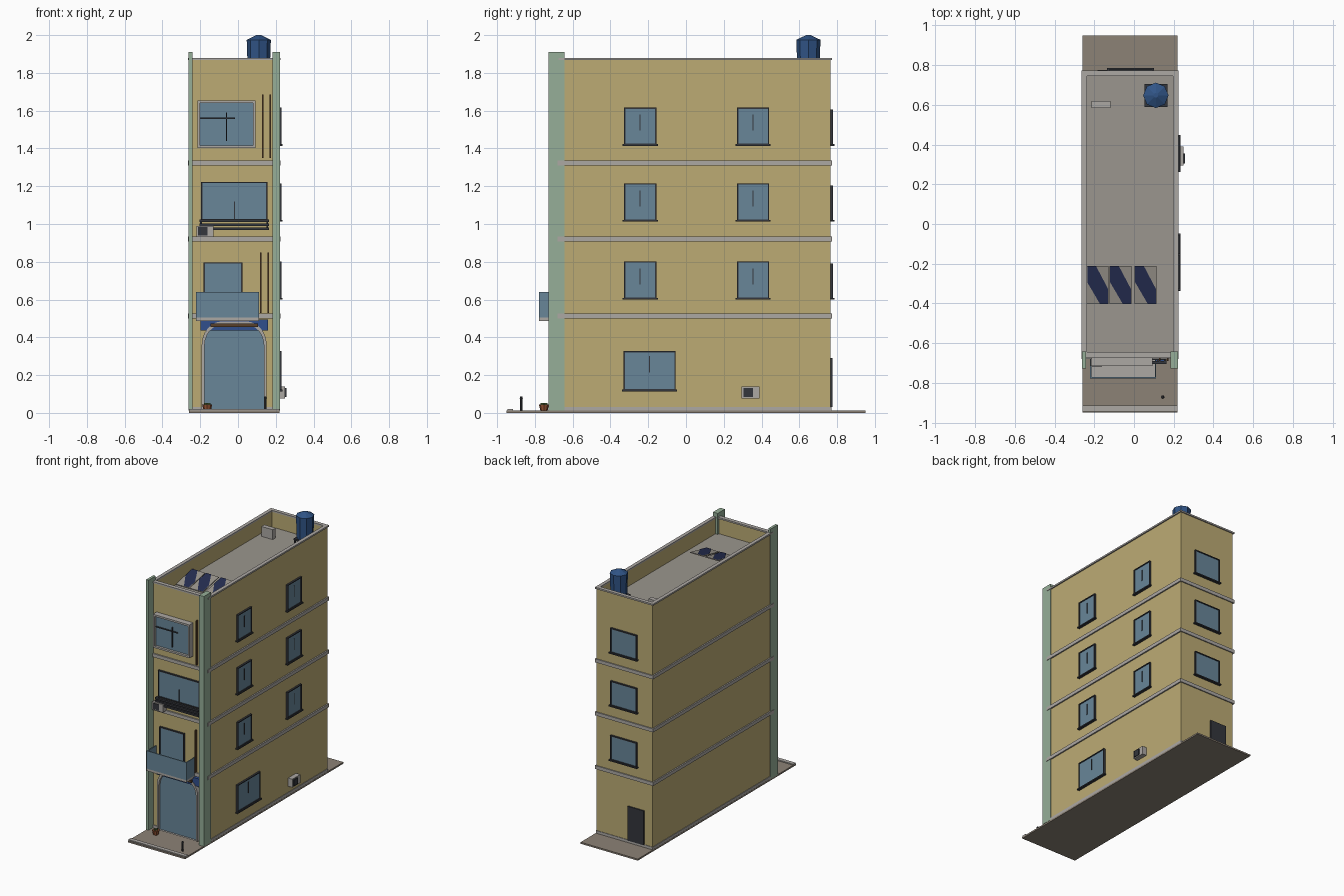
import bpy, bmesh, math
from mathutils import Matrix, Vector

if "Cube" in bpy.data.objects:
    bpy.data.objects.remove(bpy.data.objects["Cube"])


def mat(name, r, g, b):
    m = bpy.data.materials.new(name)
    m.diffuse_color = [((c / 255 + 0.055) / 1.055) ** 2.4 for c in (r, g, b)] + [1]
    m.use_nodes = True
    m.node_tree.nodes["Principled BSDF"].inputs["Base Color"].default_value = m.diffuse_color
    return m


WALL = mat("ochre_wall", 188, 171, 116)
GREEN = mat("sage_trim", 150, 175, 152)
GREY = mat("pale_grey", 172, 168, 164)
ROOF = mat("roof_grey", 155, 150, 142)
GLASS = mat("glass", 104, 134, 153)
DARK = mat("dark_metal", 52, 54, 60)
BROWN = mat("brown_wood", 88, 64, 42)
BLUE = mat("tank_blue", 48, 84, 134)
AWN = mat("awning_blue", 48, 78, 140)
NAVY = mat("panel_navy", 38, 46, 82)
PAVE = mat("paving", 140, 130, 118)
TERRA = mat("terracotta", 150, 84, 52)
LEAF = mat("leaf_green", 70, 95, 50)


def finish(bm, name, m):
    bmesh.ops.recalc_face_normals(bm, faces=bm.faces)
    me = bpy.data.meshes.new(name)
    bm.to_mesh(me)
    bm.free()
    me.materials.append(m)
    ob = bpy.data.objects.new(name, me)
    bpy.context.collection.objects.link(ob)
    return ob


def boxes(name, m, *bs):
    """One object from boxes given as (x0, x1, y0, y1, z0, z1)."""
    bm = bmesh.new()
    for x0, x1, y0, y1, z0, z1 in bs:
        M = Matrix.Translation(((x0 + x1) / 2, (y0 + y1) / 2, (z0 + z1) / 2))
        M = M @ Matrix.Diagonal((abs(x1 - x0), abs(y1 - y0), abs(z1 - z0), 1))
        bmesh.ops.create_cube(bm, size=1, matrix=M)
    return finish(bm, name, m)


def cone(name, m, x, y, z0, z1, r0, r1, n):
    bm = bmesh.new()
    bmesh.ops.create_cone(bm, cap_ends=True, segments=n, radius1=r0, radius2=r1, depth=z1 - z0,
                          matrix=Matrix.Translation((x, y, (z0 + z1) / 2)))
    return finish(bm, name, m)


X0, X1, Y0, Y1 = -0.255, 0.215, -0.67, 0.765


def on(face, u0, u1, z0, z1, d0, d1):
    """Box on a facade: u along the wall, d outwards from it."""
    if face == "front":
        return (u0, u1, Y0 - d1, Y0 - d0, z0, z1)
    if face == "back":
        return (u0, u1, Y1 + d0, Y1 + d1, z0, z1)
    return (X1 + d0, X1 + d1, u0, u1, z0, z1)


def frame(face, u0, u1, z0, z1, w, d):
    return [on(face, u0, u1, z1 - w, z1, 0, d), on(face, u0, u1, z0, z0 + w, 0, d),
            on(face, u0, u0 + w, z0 + w, z1 - w, 0, d), on(face, u1 - w, u1, z0 + w, z1 - w, 0, d)]


def window(name, face, u0, u1, z0, z1, w=0.007, d=0.014, m=DARK, sill=True, bars=()):
    boxes(name + "_glass", GLASS, on(face, u0 + w, u1 - w, z0 + w, z1 - w, 0, d * 0.6))
    boxes(name + "_frame", m, *frame(face, u0, u1, z0, z1, w, d))
    if sill:
        boxes(name + "_sill", DARK, on(face, u0 - 0.008, u1 + 0.008, z0 - 0.006, z0 + 0.003, 0, 0.02))
    if bars:
        boxes(name + "_bars", DARK, *[on(face, *b, 0, d * 0.8) for b in bars])


# Paving and kerb
boxes("ground_slab", PAVE, (-0.26, 0.22, -0.95, 0.95, 0, 0.012))
boxes("kerb", GREY, (-0.26, 0.22, -0.945, -0.915, 0.012, 0.02))

# Body with sunken roof
bm = bmesh.new()
bmesh.ops.create_cube(bm, size=1, matrix=Matrix.Translation(((X0 + X1) / 2, (Y0 + Y1) / 2, 0.941))
                      @ Matrix.Diagonal((X1 - X0, Y1 - Y0, 1.862, 1)))
top = max(bm.faces, key=lambda f: f.calc_center_median().z)
bmesh.ops.inset_individual(bm, faces=[top], thickness=0.018)
bmesh.ops.inset_individual(bm, faces=[top], thickness=0.0)
bmesh.ops.translate(bm, verts=top.verts, vec=(0, 0, -0.122))
top.material_index = 1
body = finish(bm, "building_body", WALL)
body.data.materials.append(ROOF)

# Floor bands, plinth and coping
for i, z in enumerate((0.50, 0.907, 1.31)):
    boxes(f"floor_band_{i + 1}", GREY, (-0.265, 0.225, -0.68, 0.773, z, z + 0.026))
boxes("plinth", GREY, (-0.259, 0.219, -0.676, 0.769, 0.012, 0.032))
boxes("parapet_coping", GREY, (-0.264, 0.224, -0.675, -0.645, 1.868, 1.88),
      (-0.264, 0.224, 0.745, 0.773, 1.868, 1.88),
      (-0.264, -0.237, -0.645, 0.745, 1.868, 1.88), (0.197, 0.224, -0.645, 0.745, 1.868, 1.88))

# Front corner pilasters
boxes("left_pilaster", GREEN, (-0.262, -0.242, -0.727, -0.642, 0.012, 1.91))
boxes("right_pilaster", GREEN, (0.183, 0.222, -0.727, -0.642, 0.012, 1.91))

# Side and back windows
for i, z in enumerate((0.605, 1.018, 1.42)):
    for j, y in enumerate((-0.327, 0.27)):
        window(f"side_window_{i + 1}_{j + 1}", "right", y, y + 0.17, z, z + 0.197,
               bars=[(y + 0.081, y + 0.087, z + 0.075, z + 0.16)])
    window(f"back_window_{i + 1}", "back", -0.127, 0.093, z, z + 0.187)
window("side_window_ground", "right", -0.33, -0.055, 0.12, 0.327, bars=[(-0.197, -0.191, 0.215, 0.30)])
boxes("back_door", DARK, on("back", -0.185, -0.05, 0.03, 0.29, 0, 0.01))


# Arched entrance
def arch(hw, top, spring, r):
    pts = [(-hw, 0.02), (hw, 0.02)]
    for s in (1, -1):
        arc = [(s * (hw - r + r * math.cos(a)), spring + (top - spring) * math.sin(a))
               for a in [math.pi / 2 * k / 6 for k in range(7)]]
        pts += arc if s == 1 else arc[::-1]
    return [(x - 0.02, z) for x, z in pts]


def extrude(name, m, rings, y0, y1):
    """Prism from one outline, or a ring between two outlines."""
    bm = bmesh.new()
    v = [[[bm.verts.new((x, y, z)) for x, z in ring] for y in (y0, y1)] for ring in rings]
    n = len(rings[0])
    for a, b in v:
        for i in range(n):
            bm.faces.new((a[i], a[(i + 1) % n], b[(i + 1) % n], b[i]))
    for k in (0, 1):
        if len(v) == 1:
            bm.faces.new(v[0][k])
        else:
            for i in range(n):
                j = (i + 1) % n
                bm.faces.new((v[0][k][i], v[0][k][j], v[1][k][j], v[1][k][i]))
    return finish(bm, name, m)


outer, inner = arch(0.172, 0.485, 0.36, 0.11), arch(0.157, 0.47, 0.355, 0.1)
extrude("entrance_arch_frame", GREY, [outer, inner], Y0, -0.70)
extrude("entrance_glass", GLASS, [inner], Y0, -0.682)
boxes("entrance_awning", AWN, (-0.198, 0.16, -0.695, Y0, 0.435, 0.495))
boxes("entrance_lintel", BROWN, (-0.145, 0.105, -0.712, -0.69, 0.456, 0.474))

# First-floor balcony with glass sides
boxes("balcony_slab", GREY, (-0.222, 0.112, -0.778, Y0, 0.487, 0.505))
boxes("balcony_glass", GLASS, (-0.222, 0.112, -0.779, -0.771, 0.505, 0.64),
      (-0.222, -0.215, -0.771, Y0, 0.505, 0.64), (0.105, 0.112, -0.771, Y0, 0.505, 0.64))
window("balcony_door", "front", -0.183, 0.023, 0.525, 0.797, sill=False)

# Decorative wall slats
for i, (x, z0, z1) in enumerate(((0.12, 0.53, 0.85), (0.13, 1.35, 1.685))):
    boxes(f"wall_slats_{i + 1}", BROWN, *[(c - 0.004, c + 0.004, -0.69, Y0, z0, z1) for c in (x, x + 0.04)])

# Second floor window with slatted rail
window("second_floor_window", "front", -0.195, 0.155, 1.02, 1.223, sill=False,
       bars=[(-0.022, -0.017, 1.02, 1.12)])
boxes("window_rail", DARK, *[(-0.203, 0.163, -0.705, -0.69, z, z + 0.013) for z in (0.968, 0.989, 1.01)],
      *[(x, x + 0.01, -0.692, Y0, 0.968, 1.023) for x in (-0.2, 0.15)])

# Third floor bay window
window("bay_window", "front", -0.215, 0.093, 1.402, 1.655, w=0.014, d=0.045, m=GREY, sill=False,
       bars=[(-0.064, -0.058, 1.44, 1.59), (-0.2, -0.015, 1.557, 1.563)])

# Air conditioners
boxes("front_ac_unit", GREY, (-0.22, -0.13, -0.715, Y0, 0.93, 0.99))
boxes("front_ac_grille", DARK, (-0.212, -0.162, -0.719, -0.715, 0.938, 0.983))
boxes("side_ac_unit", GREY, (X1, 0.25, 0.295, 0.39, 0.077, 0.14))
boxes("side_ac_grille", DARK, (0.25, 0.256, 0.305, 0.355, 0.085, 0.132))

# Roof: tank, stair box, solar panels
boxes("tank_stand", DARK, (0.053, 0.168, 0.59, 0.705, 1.79, 1.802),
      *[(x, x + 0.01, y, y + 0.01, 1.75, 1.79) for x in (0.055, 0.156) for y in (0.592, 0.693)])
cone("water_tank", BLUE, 0.11, 0.648, 1.802, 1.975, 0.058, 0.064, 8)
cone("water_tank_lid", BLUE, 0.11, 0.648, 1.975, 2.0, 0.064, 0.012, 8)
boxes("roof_vent", GREY, (-0.213, -0.118, 0.585, 0.62, 1.75, 1.825))
tilt = Matrix.Rotation(math.radians(12), 4, "X")
for i, x in enumerate((-0.183, -0.068, 0.058)):
    f = boxes(f"solar_frame_{i + 1}", ROOF, (-0.055, 0.055, -0.098, 0.098, -0.006, 0))
    bm = bmesh.new()
    bm.faces.new([bm.verts.new((a, b, 0.003)) for a, b in
                  ((-0.052, 0.098), (-0.008, 0.098), (0.053, -0.02), (0.053, -0.097), (0.012, -0.097), (-0.052, 0.015))])
    p = finish(bm, f"solar_cell_{i + 1}", NAVY)
    for o in (f, p):
        o.matrix_world = Matrix.Translation((x, -0.308, 1.779)) @ tilt

# Pavement pot plant and bollard
cone("plant_pot", TERRA, -0.163, -0.752, 0.012, 0.045, 0.019, 0.027, 8)
boxes("plant_leaves", LEAF, (-0.18, -0.146, -0.755, -0.749, 0.043, 0.052), (-0.166, -0.16, -0.77, -0.734, 0.043, 0.052))
cone("bollard", DARK, 0.145, -0.872, 0.012, 0.075, 0.006, 0.006, 8)
cone("bollard_cap", DARK, 0.145, -0.872, 0.075, 0.087, 0.009, 0.005, 8)
